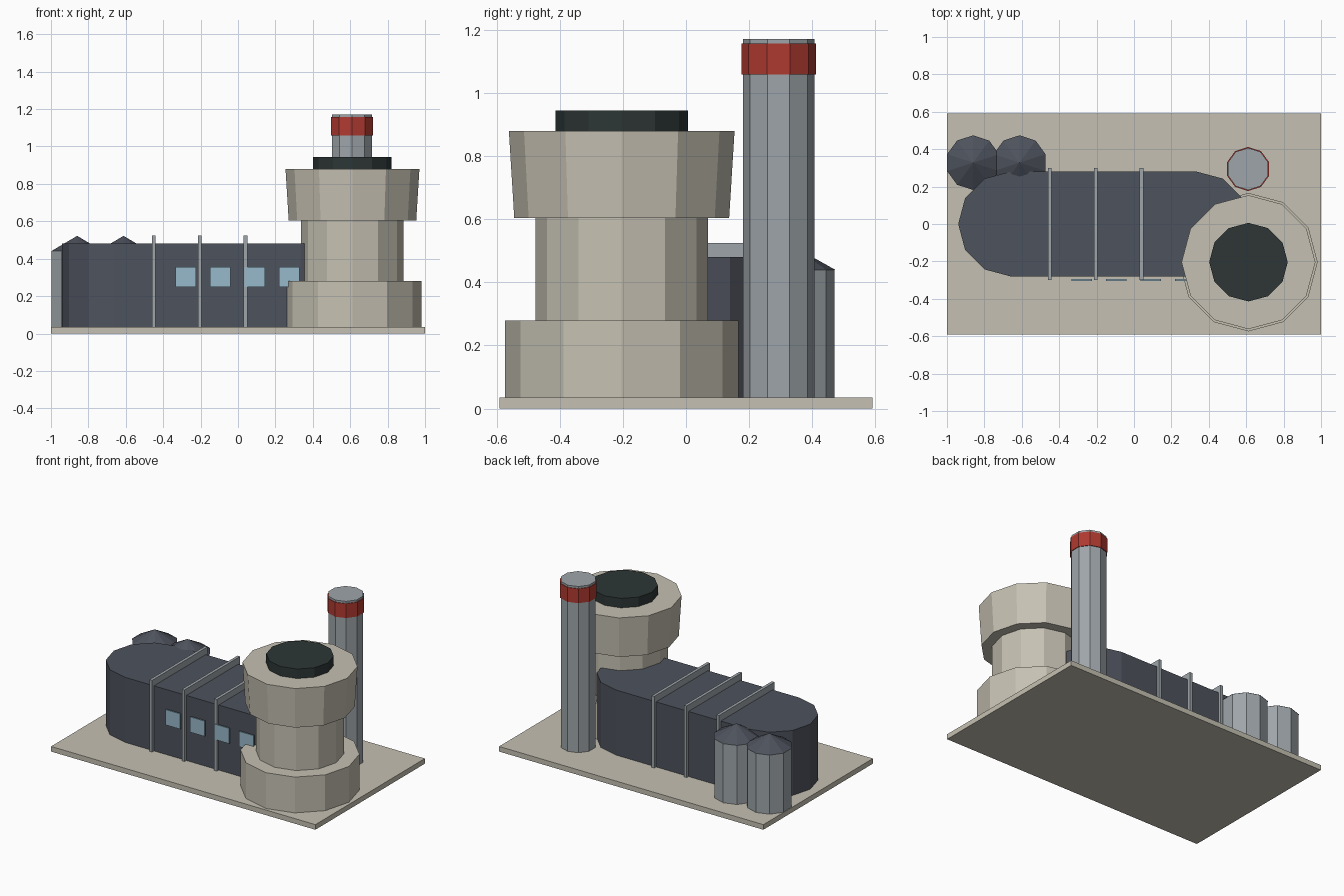
import bpy
import bmesh
from math import cos, sin, pi
from mathutils import Matrix, Vector

cube = bpy.data.objects.get("Cube")
if cube:
    bpy.data.objects.remove(cube, do_unlink=True)


def material(name, rgb):
    m = bpy.data.materials.new(name)
    m.use_nodes = True
    m.diffuse_color = (*rgb, 1)
    bsdf = next(n for n in m.node_tree.nodes if n.type == "BSDF_PRINCIPLED")
    bsdf.inputs["Base Color"].default_value = (*rgb, 1)
    return m


concrete = material("concrete", (0.56, 0.53, 0.445))
slate = material("slate", (0.075, 0.084, 0.107))
metal = material("grey metal", (0.34, 0.375, 0.40))
red = material("warning red", (0.43, 0.042, 0.03))
dark = material("dark opening", (0.026, 0.037, 0.036))
glass = material("window blue", (0.31, 0.48, 0.59))


def finish(bm, name, mat):
    bmesh.ops.recalc_face_normals(bm, faces=bm.faces)
    mesh = bpy.data.meshes.new(name)
    bm.to_mesh(mesh)
    bm.free()
    mesh.materials.append(mat)
    obj = bpy.data.objects.new(name, mesh)
    bpy.context.collection.objects.link(obj)
    return obj


def box(name, mat, low, high):
    low, high = Vector(low), Vector(high)
    bm = bmesh.new()
    bmesh.ops.create_cube(bm, size=1)
    bmesh.ops.scale(bm, vec=high - low, verts=bm.verts)
    bmesh.ops.translate(bm, vec=(low + high) / 2, verts=bm.verts)
    return finish(bm, name, mat)


def drum(name, mat, centre, z0, z1, r0, r1, sides):
    """Faceted cylinder or cone standing between two heights."""
    bm = bmesh.new()
    place = Matrix.Translation((*centre, (z0 + z1) / 2))
    bmesh.ops.create_cone(bm, cap_ends=True, segments=sides, radius1=r0,
                          radius2=r1, depth=z1 - z0, matrix=place)
    bmesh.ops.remove_doubles(bm, verts=bm.verts, dist=0.0001)
    return finish(bm, name, mat)


ground = 0.035

# Ground slab
box("base_slab", concrete, (-1, -0.592, 0), (1, 0.592, ground))

# Long hall: rounded ends, extruded upward
hall_r, steps = 0.28, 6
outline = []
for end_x, start in ((0.335, -pi / 2), (-0.66, pi / 2)):
    for i in range(steps + 1):
        a = start + pi * i / steps
        outline.append((end_x + hall_r * cos(a), hall_r * sin(a), ground))
bm = bmesh.new()
floor = bm.faces.new([bm.verts.new(p) for p in outline])
walls = bmesh.ops.extrude_face_region(bm, geom=[floor], use_keep_orig=True)
top = [g for g in walls["geom"] if isinstance(g, bmesh.types.BMVert)]
bmesh.ops.translate(bm, vec=(0, 0, 0.48 - ground), verts=top)
finish(bm, "hall", slate)

# Ribs wrapping over the hall
for i in range(3):
    x = -0.45 + 0.245 * i
    box(f"hall_rib_{i + 1}", metal, (x - 0.01, -0.3, ground), (x + 0.01, 0.3, 0.525))

# Window plates along the front
for i in range(4):
    x = -0.28 + 0.185 * i
    box(f"window_{i + 1}", glass, (x - 0.055, -0.304, 0.25), (x + 0.055, -0.295, 0.355))

# Tower: stacked drums with a flared head
tower = (0.612, -0.204)
drum("tower_foot", concrete, tower, ground, 0.28, 0.37, 0.37, 12)
drum("tower_shaft", concrete, tower, 0.28, 0.605, 0.274, 0.274, 12)
drum("tower_head", concrete, tower, 0.605, 0.88, 0.341, 0.358, 12)
drum("tower_cap", dark, tower, 0.88, 0.945, 0.21, 0.21, 12)

# Chimney with its red band
chimney = (0.61, 0.294)
drum("chimney", metal, chimney, ground, 1.172, 0.113, 0.113, 10)
drum("chimney_band", red, chimney, 1.06, 1.158, 0.118, 0.118, 10)

# Twin silos with conical roofs
for i, x in enumerate((-0.86, -0.612)):
    drum(f"silo_{i + 1}", metal, (x, 0.328), ground, 0.44, 0.144, 0.144, 10)
    drum(f"silo_roof_{i + 1}", slate, (x, 0.328), 0.44, 0.522, 0.146, 0, 10)
